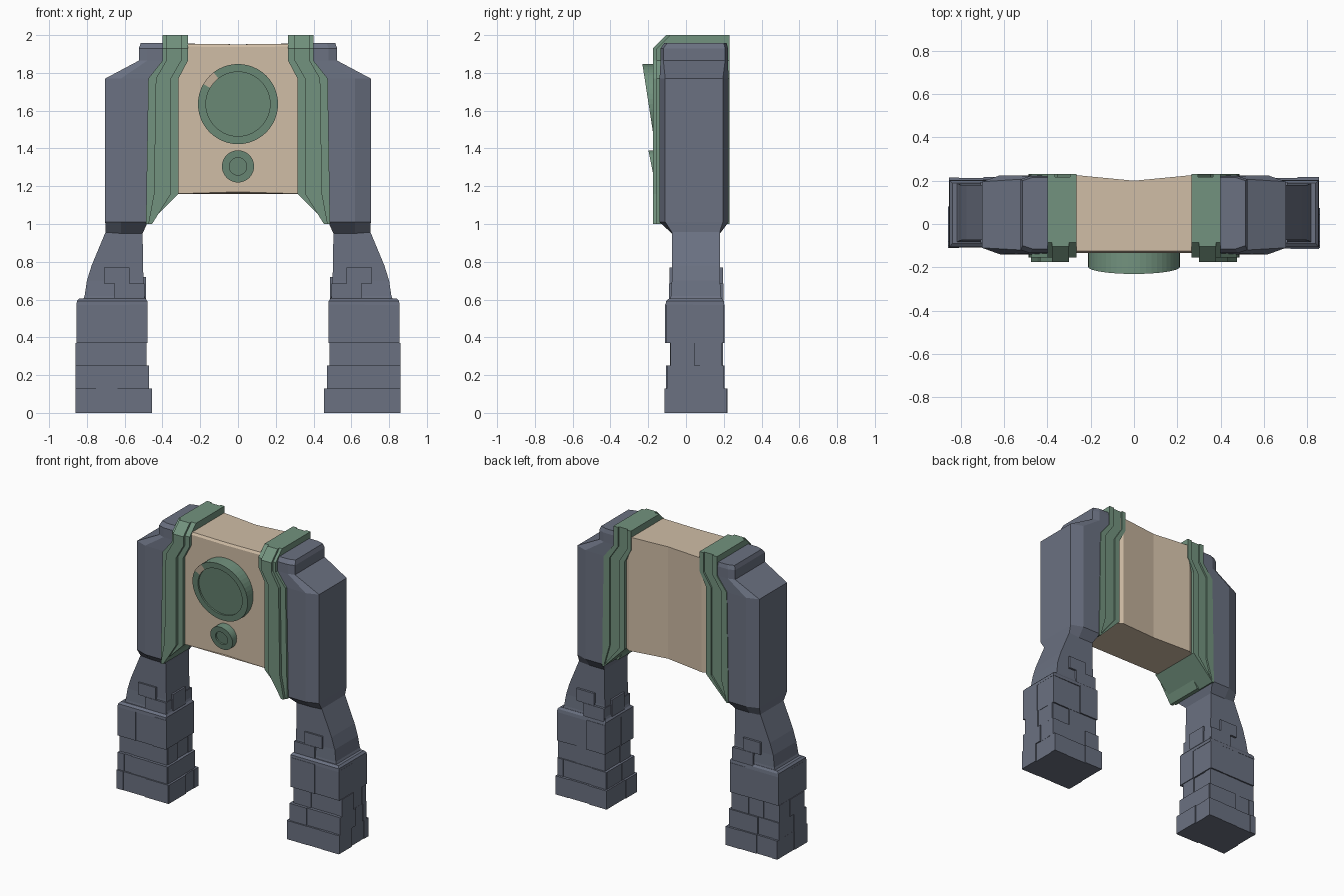
import bpy, bmesh, math, random

if "Cube" in bpy.data.objects:
    bpy.data.objects.remove(bpy.data.objects["Cube"])


def material(name, rgb):
    m = bpy.data.materials.new(name)
    m.diffuse_color = (*rgb, 1)
    m.use_nodes = True
    m.node_tree.nodes["Principled BSDF"].inputs["Base Color"].default_value = m.diffuse_color
    return m


SLATE = material("slate stone", (0.145, 0.165, 0.22))
GREEN = material("aged green", (0.17, 0.29, 0.21))
TAN = material("pale sandstone", (0.63, 0.51, 0.38))


def finish(name, bm, *mats):
    bmesh.ops.recalc_face_normals(bm, faces=bm.faces)
    me = bpy.data.meshes.new(name)
    bm.to_mesh(me)
    bm.free()
    for m in mats:
        me.materials.append(m)
    ob = bpy.data.objects.new(name, me)
    bpy.context.collection.objects.link(ob)
    return ob


def add_loft(bm, rings):
    """Skin a stack of point rings and cap both ends."""
    loops = [[bm.verts.new(p) for p in r] for r in rings]
    n = len(loops[0])
    for a, b in zip(loops, loops[1:]):
        for i in range(n):
            j = (i + 1) % n
            bm.faces.new((a[i], a[j], b[j], b[i]))
    bm.faces.new(loops[0][::-1])
    bm.faces.new(loops[-1])


def rect(z, x0, x1, y0, y1, s=1):
    return [(s * x0, y0, z), (s * x1, y0, z), (s * x1, y1, z), (s * x0, y1, z)]


def add_box(bm, x0, x1, y0, y1, z0, z1):
    add_loft(bm, [rect(z0, x0, x1, y0, y1), rect(z1, x0, x1, y0, y1)])


# Central sandstone panel, with the back folded inward along the middle
def panel_ring(z, y0):
    return [(-.33, y0, z), (0, y0, z), (.33, y0, z), (.33, .2, z), (.28, .227, z),
            (0, .2, z), (-.28, .227, z), (-.33, .2, z)]


bm = bmesh.new()
add_loft(bm, [panel_ring(1.16, -.135), panel_ring(1.94, -.135), panel_ring(1.955, -.125)])
bm.verts.ensure_lookup_table()
for v in bm.verts:
    if abs(v.co.x) < .01:
        v.co.z += .01 if v.co.z < 1.5 else -.004
finish("centre_panel", bm, TAN)


# Round tilted medallions: a raised rim around a sunken face
def medallion(name, zc, r, ri, y_mid, slope, chip=False):
    n = 48
    bm = bmesh.new()

    def ring(rad, depth):
        out = []
        for i in range(n):
            a = 2 * math.pi * i / n
            x, z = rad * math.cos(a), rad * math.sin(a)
            y = -.12 if depth is None else y_mid - slope * z + depth
            out.append((x, y, zc + z))
        return out

    add_loft(bm, [ring(r, None), ring(r, 0), ring(ri, 0), ring(ri, .012), ring(ri - .006, .012)])
    if chip:  # worn patch on the rim showing the sandstone
        for f in bm.faces:
            c = f.calc_center_median()
            d = math.hypot(c.x, c.z - zc)
            ang = math.degrees(math.atan2(c.z - zc, c.x))
            if 126 < ang < 148 and ri + .003 < d < r - .003:
                f.material_index = 1
    finish(name, bm, GREEN, TAN)


medallion("large_medallion", 1.635, .212, .17, -.198, .155, True)
medallion("small_medallion", 1.305, .085, .046, -.182, .2)


# Brick rows: z range, x range, y range
ROWS = [(0, .13, .455, .86, -.115, .22), (.13, .25, .47, .86, -.105, .205),
        (.25, .37, .485, .86, -.085, .195), (.37, .575, .48, .855, -.11, .205)]


def add_bricks(bm, s, rng):
    for z0, z1, x0, x1, y0, y1 in ROWS:
        t = .014
        add_box(bm, s * (x0 + t), s * (x1 - t), y0 + t, y1 - t, z0, z1)
        for axis in "xy":
            lo, hi = (x0, x1) if axis == "x" else (y0, y1)
            for side in (0, 1):
                n = rng.choice((2, 3, 3)) if axis == "x" else 2
                cuts = [lo + (hi - lo) * (k + rng.uniform(-.25, .25)) / n for k in range(1, n)]
                cuts = [lo + .004] + cuts + [hi - .004]
                for k, (a, b) in enumerate(zip(cuts, cuts[1:])):
                    d = 0 if k == 0 else rng.uniform(0, .009)
                    if axis == "x":
                        p, q = (y0 + d, y0 + .05) if side == 0 else (y1 - .05, y1 - d)
                        add_box(bm, s * a, s * b, p, q, z0, z1)
                    else:
                        p, q = (x0 + d, x0 + .05) if side == 0 else (x1 - .05, x1 - d)
                        add_box(bm, s * p, s * q, a, b, z0, z1)


def pillar_ring(z, x0, xc, x1, y0, y1, c, s):
    return [(s * x, y, z) for x, y in ((x0, y0), (xc, y0), (x1, y0 + c),
                                       (x1, y1 - c), (xc, y1), (x0, y1))]


for s, side in ((-1, "left"), (1, "right")):
    # Upper pillar, with sloped shoulder and raised cap
    bm = bmesh.new()
    add_loft(bm, [pillar_ring(.95, .505, .62, .70, -.075, .18, .004, s),
                  pillar_ring(1.01, .478, .62, .703, -.14, .225, .03, s),
                  pillar_ring(1.77, .46, .62, .703, -.14, .225, .03, s),
                  pillar_ring(1.865, .38, .48, .525, -.135, .222, .015, s),
                  pillar_ring(1.93, .38, .48, .525, -.135, .222, .015, s),
                  pillar_ring(1.958, .38, .47, .515, -.115, .215, .015, s)])
    finish(side + "_pillar", bm, SLATE)

    # Flared upper leg
    bm = bmesh.new()
    add_loft(bm, [rect(.59, .485, .825, -.085, .19, s), rect(.62, .495, .812, -.08, .185, s),
                  rect(.70, .5, .80, -.075, .18, s), rect(.78, .503, .775, -.075, .18, s),
                  rect(.96, .505, .70, -.075, .18, s)])
    # Loose stones standing proud of the leg
    for y0, y1 in ((-.09, 0), (.1, .198)):
        add_box(bm, s * .495, s * .655, y0, y1, .59, .685)
        add_box(bm, s * .575, s * .71, y0 + .003, y1 - .003, .685, .77)
    add_box(bm, s * .488, s * .6, -.02, .12, .59, .72)
    finish(side + "_leg", bm, SLATE)

    # Brick foot and its chamfered top
    bm = bmesh.new()
    add_bricks(bm, s, random.Random(5 + s))
    add_loft(bm, [rect(.57, .48, .855, -.108, .203, s), rect(.592, .48, .853, -.106, .2, s),
                  rect(.605, .49, .84, -.09, .19, s)])
    finish(side + "_brick_foot", bm, SLATE)

    # Green band wrapped around the shoulder: base, front ridge and back ribs
    bm = bmesh.new()

    def band(spans, y0, y1):
        zs = (1.0, 1.16, 1.77, 1.865, 1.93, 2.0)
        rings = []
        for z, (a, b) in zip(zs, spans):
            front = y0 + .07 if z > 1.95 else y0
            rings.append(rect(z, a, b, min(front, y1 - .01), y1, s))
        add_loft(bm, rings)

    top = (.265, .40)
    band(((.475, .487), (.315, .485), (.315, .475), top, top, top), -.155, .218)
    top = (.30, .38)
    band(((.455, .475), (.355, .445), (.355, .435), top, top, top), -.175, .1)
    top = (.265, .295)
    band(((.474, .482), (.315, .355), (.315, .355), top, top, top), .1, .23)
    top = (.365, .40)
    band(((.476, .487), (.43, .485), (.43, .475), top, top, top), .1, .23)
    finish(side + "_green_band", bm, GREEN)
